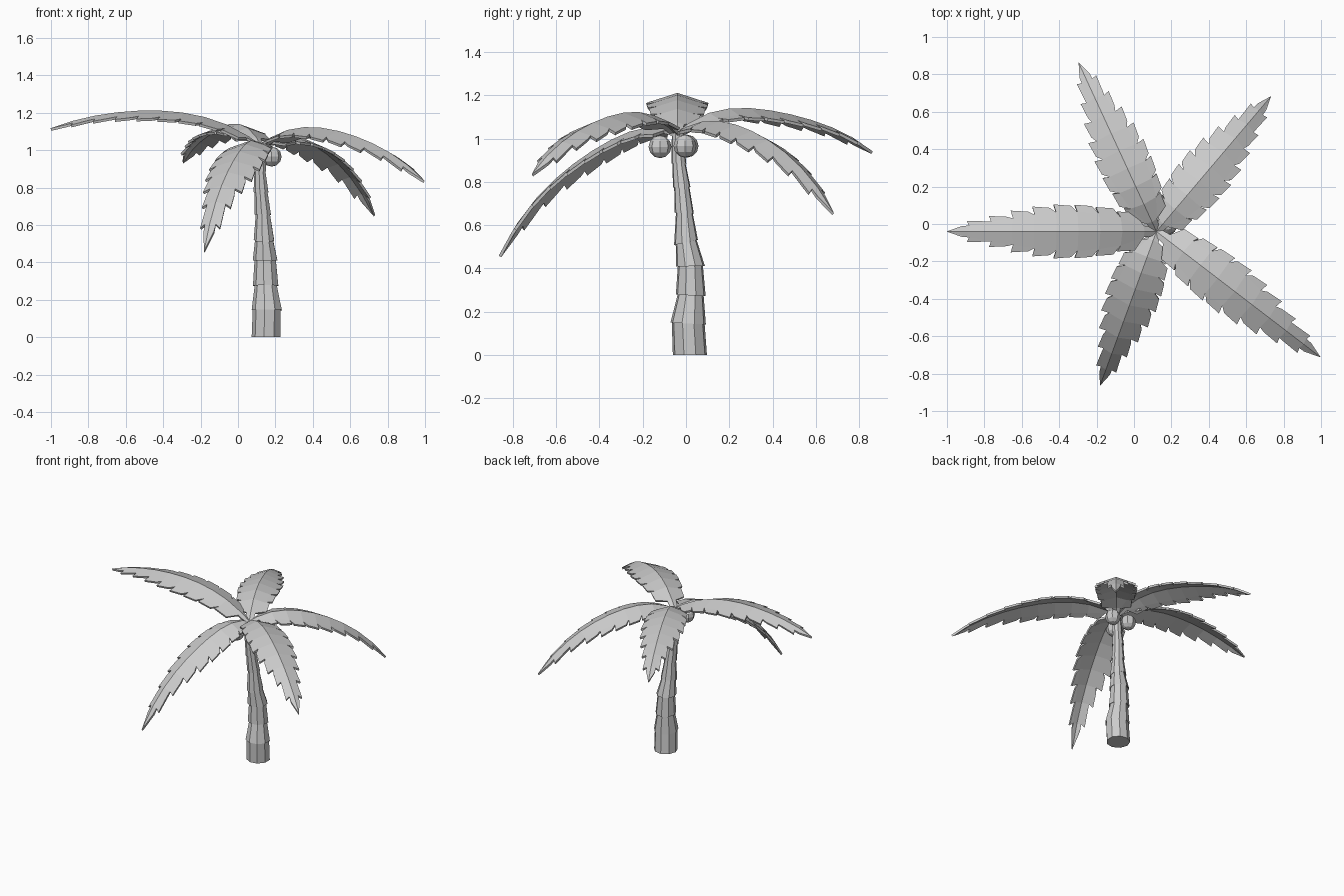
import bpy, bmesh, math
from mathutils import Vector, Matrix

if "Cube" in bpy.data.objects:
    bpy.data.objects.remove(bpy.data.objects["Cube"])

CROWN = Vector((0.12, -0.04, 1.02))


def finish(bm, name):
    bmesh.ops.recalc_face_normals(bm, faces=bm.faces[:])
    me = bpy.data.meshes.new(name)
    bm.to_mesh(me)
    bm.free()
    ob = bpy.data.objects.new(name, me)
    bpy.context.collection.objects.link(ob)
    return ob


# Trunk: stacked tapered rings, each flaring over the one below
levels = [  # x, y, z, radius at bottom of ring, tilt
    (0.153, 0.018, 0.00, 0.080, 0.00),
    (0.156, 0.010, 0.145, 0.083, -0.05),
    (0.150, 0.022, 0.275, 0.070, -0.05),
    (0.147, 0.020, 0.41, 0.068, 0.03),
    (0.140, 0.000, 0.52, 0.056, 0.22),
    (0.134, -0.008, 0.655, 0.045, -0.05),
    (0.124, -0.020, 0.775, 0.041, 0.05),
    (0.118, -0.033, 0.885, 0.035, 0.0),
    (0.120, -0.040, 1.02, 0.03, 0.0)]
SIDES = 9
bm = bmesh.new()


def ring(level, radius, lift=0.0):
    x, y, z, _, tilt = level
    out = []
    for k in range(SIDES):
        a = 2 * math.pi * (k + 0.5) / SIDES
        dy = radius * math.sin(a)
        out.append(bm.verts.new((x + radius * math.cos(a), y + dy, z + lift + tilt * dy)))
    return out


rings = []
for i, (lo, hi) in enumerate(zip(levels, levels[1:])):
    top_r = hi[3] * 0.86 if i else 0.077
    rings += [ring(lo, lo[3]), ring(hi, top_r, 0.006)]
for a, b in zip(rings, rings[1:]):
    for k in range(SIDES):
        n = (k + 1) % SIDES
        bm.faces.new((a[k], a[n], b[n], b[k]))
bm.faces.new(rings[0])
bm.faces.new(rings[-1])
finish(bm, "trunk")

# Fronds: a ridged, drooping strip with slanted leaflets on both sides
OUTER = [.11, .135, .148, .15, .138, .115, .085, .058, .032]
NOTCH = [.03, .075, .095, .105, .103, .09, .07, .052, .03, 0]
N = len(OUTER)


def frond(name, tip_xy, heights):
    flat = Vector((tip_xy[0] - CROWN.x, tip_xy[1] - CROWN.y, 0))
    side = Vector((-flat.y, flat.x, 0)).normalized()

    def height(t):
        total = 0
        for i, h in enumerate(heights):
            for j in range(5):
                if j != i:
                    h *= (t * 4 - j) / (i - j)
            total += h
        return total

    def point(t, w, sgn):
        p = CROWN + flat * t
        p.z = height(t)
        tangent = flat + Vector((0, 0, (height(t + .01) - height(t - .01)) / .02))
        normal = tangent.cross(side).normalized()
        return p + side * sgn * w * 0.97 - normal * w * 0.32

    bm = bmesh.new()
    ts = [0.06 + 0.94 * i / N for i in range(N + 1)]
    step = 0.94 / N
    ridge = [bm.verts.new(point(t, 0, 1)) for t in ts]
    root = bm.verts.new(point(0, 0, 1))
    for sgn in (1, -1):
        notch = [bm.verts.new(point(t, w, sgn)) for t, w in zip(ts[:-1], NOTCH)] + [ridge[-1]]
        stalk = bm.verts.new(point(0, 0.02, sgn))
        bm.faces.new((root, stalk, notch[0], ridge[0]))
        for i in range(N):
            inner = [ridge[i], notch[i], notch[i + 1]]
            if i < N - 1:
                inner.append(ridge[i + 1])
            bm.faces.new(inner)
            back = bm.verts.new(point(ts[i] + step * 0.3, OUTER[i] * 0.93, sgn))
            if i < N - 1:
                front = bm.verts.new(point(ts[i] + step * 1.12, OUTER[i] * 0.98, sgn))
                bm.faces.new((notch[i], back, front, notch[i + 1]))
            else:
                bm.faces.new((notch[i], back, notch[i + 1]))
    ob = finish(bm, name)
    mod = ob.modifiers.new("thickness", 'SOLIDIFY')
    mod.thickness = 0.014
    mod.offset = 0


frond("frond_left", (-1.0, -0.04), (1.02, 1.165, 1.205, 1.185, 1.11))
frond("frond_back_left", (-0.295, 0.86), (1.02, 1.13, 1.12, 1.06, 0.935))
frond("frond_back_right", (0.73, 0.68), (1.02, 1.075, 1.02, 0.89, 0.65))
frond("frond_front_right", (0.995, -0.71), (1.02, 1.115, 1.09, 1.0, 0.83))
frond("frond_front_left", (-0.18, -0.86), (1.02, 1.03, 0.925, 0.755, 0.455))

# Coconuts under the crown
for i, pos in enumerate([(0.18, -0.005, 0.965), (0.075, -0.12, 0.962), (0.055, 0.005, 0.965)]):
    bm = bmesh.new()
    bmesh.ops.create_uvsphere(bm, u_segments=8, v_segments=6, radius=0.053,
                              matrix=Matrix.Translation(pos))
    finish(bm, f"coconut_{i + 1}")
